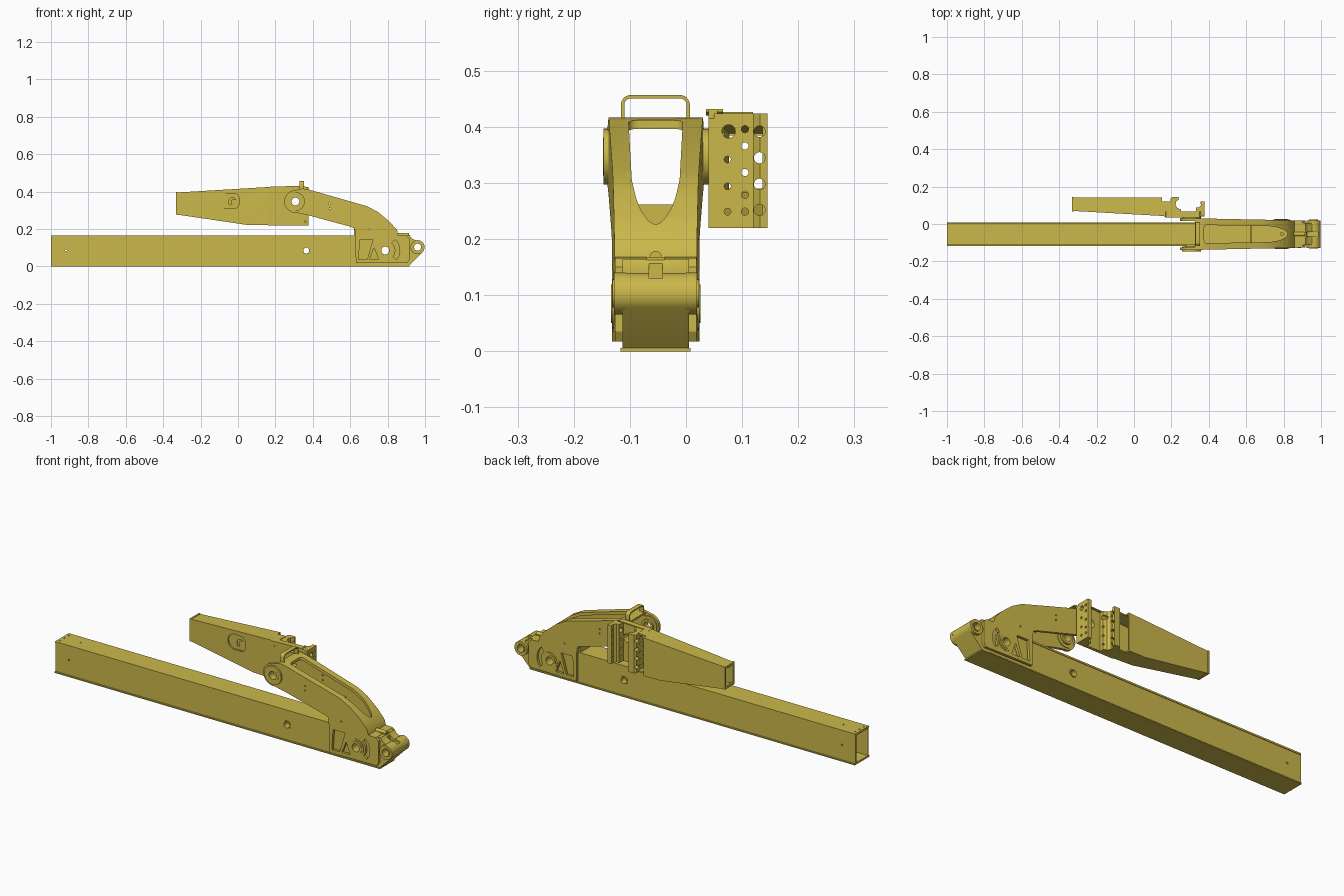
import bpy, bmesh
from math import sin, cos, radians

if "Cube" in bpy.data.objects:
    bpy.data.objects.remove(bpy.data.objects["Cube"])

mat = bpy.data.materials.new("yellow_paint")
mat.diffuse_color = (0.60, 0.48, 0.07, 1)
mat.use_nodes = True
mat.node_tree.nodes["Principled BSDF"].inputs["Base Color"].default_value = mat.diffuse_color
CY = -0.054  # centre plane of the beam and arm


def prism(name, pts, axis, a, b):
    """Extrude a 2D profile along an axis from a to b."""
    place = {'x': lambda p, t: (t, p[0], p[1]),
             'y': lambda p, t: (p[0], t, p[1]),
             'z': lambda p, t: (p[0], p[1], t)}[axis]
    bm = bmesh.new()
    lo = [bm.verts.new(place(p, a)) for p in pts]
    hi = [bm.verts.new(place(p, b)) for p in pts]
    n = len(pts)
    bm.faces.new(lo)
    bm.faces.new(hi[::-1])
    for i in range(n):
        bm.faces.new((lo[i], hi[i], hi[(i + 1) % n], lo[(i + 1) % n]))
    bmesh.ops.recalc_face_normals(bm, faces=bm.faces)
    me = bpy.data.meshes.new(name)
    bm.to_mesh(me)
    bm.free()
    me.materials.append(mat)
    ob = bpy.data.objects.new(name, me)
    bpy.context.collection.objects.link(ob)
    return ob


def arc(cx, cy, r, a0, a1, n=12, ry=None):
    ry = ry or r
    return [(cx + r * cos(radians(a0 + (a1 - a0) * i / n)),
             cy + ry * sin(radians(a0 + (a1 - a0) * i / n))) for i in range(n + 1)]


def rod(name, axis, c, r, a, b, n=32):
    return prism(name, arc(c[0], c[1], r, 0, 360, n)[:-1], axis, a, b)


def box(name, x, y, z):
    return prism(name, [(x[0], z[0]), (x[1], z[0]), (x[1], z[1]), (x[0], z[1])], 'y', *y)


def cut(ob, *cutters):
    for c in cutters:
        c.hide_render = True
        m = ob.modifiers.new("cut", 'BOOLEAN')
        m.operation, m.solver, m.object = 'DIFFERENCE', 'EXACT', c
        bpy.context.view_layer.objects.active = ob
        bpy.ops.object.modifier_apply(modifier=m.name)
        bpy.data.objects.remove(c)
    return ob


def shift_y(ob, fn):
    for v in ob.data.vertices:
        v.co.y = fn(v.co.x, v.co.y)
    return ob


def ring(name, c, r, hole, a, b):
    return cut(rod(name, 'y', c, r, a, b), rod("c", 'y', c, hole, a - .1, b + .1))


SHOULDER, PIVOT, TIP, PORT = (.307, .347), (.787, .085), (.96, .103), (.365, .085)

# Long hollow beam with flanges
beam = box("beam_tube", (-1, .91), (-.109, .001), (.004, .16))
cut(beam, box("c", (-1.1, .895), (-.103, -.005), (.01, .154)),
    rod("c", 'y', PORT, .016, -.3, .3), rod("c", 'y', PIVOT, .024, -.3, .3),
    rod("c", 'y', (-.92, .085), .005, -.3, .3, 12))
box("beam_bottom_flange", (-1, .918), (-.117, .008), (0, .006))
top = box("beam_top_flange", (-1, .85), (-.112, .004), (.156, .165))
cut(top, *[rod("c", 'z', (-.985, y), .004, .1, .2, 10) for y in (-.09, -.054, -.018)],
    rod("c", 'z', (-.89, CY), .004, .1, .2, 10))
ring("beam_port_sleeve", PORT, .022, .016, -.112, .004)
ring("pivot_sleeve", PIVOT, .034, .021, -.134, .026)

# Tip block with cross bore
tip = prism("tip_block", [(.87, .006), (.917, .006)] + arc(*TIP, .037, -42, 105, 16)
            + [(.93, .15), (.918, .165), (.87, .165)], 'y', -.113, .005)
cut(tip, rod("c", 'y', TIP, .024, -.3, .3), rod("c", 'y', PIVOT, .024, -.3, .3),
    box("c", (.925, 1.1), (-.066, -.042), (.13, .2)))
for i, (a, b) in enumerate(((-.128, -.108), (0, .02))):
    ring(f"tip_boss_{i}", TIP, .0375, .023, a, b)
ring("tip_bushing", TIP, .025, .019, -.131, .023)
rod("latch_pin", 'x', (CY, .168), .011, .855, .915, 20)
box("latch_base", (.86, .92), (-.07, -.038), (.15, .168))

# Folded arm: tapered shell with legs straddling the beam
outline = (arc(*SHOULDER, .06, 95, 275, 20)
           + [(.37, .275), (.60, .213), (.623, .203), (.628, .165), (.63, .018), (.905, .018),
              (.916, .035), (.916, .15), (.90, .166), (.857, .168), (.85, .195),
              (.81, .24), (.75, .29), (.69, .322), (.375, .412), (.345, .417)])
arm = prism("folded_arm", outline, 'y', CY - .0725, CY + .0725)
cavity = prism("c", [(.2, -.05), (.2, .5), (.325, .5), (.325, .402), (.37, .398), (.685, .307),
                     (.745, .275), (.80, .227), (.838, .185), (.845, .157), (.95, .157),
                     (.95, -.05)], 'y', CY - .0595, CY + .0595)
slot = prism("c", arc(.39, CY + .027, .015, 180, 90, 5) + arc(.70, CY, .122, 90, -90, 20, .041)
             + arc(.39, CY - .027, .015, 270, 180, 5), 'z', .19, .5)
window = [(.645, .036), (.652, .145), (.722, .145), (.69, .036)]
triangle = [(.703, .036), (.752, .036), (.728, .10)]
crescent = arc(*PIVOT, .078, -38, 48, 10) + arc(*PIVOT, .054, 48, -38, 10)
cut(arm, cavity, slot, *[prism("c", p, 'y', -.3, .3) for p in (window, triangle, crescent)],
    rod("c", 'y', PIVOT, .03, -.3, .3), rod("c", 'y', SHOULDER, .026, -.3, .3),
    *[rod("c", 'y', p, .004, -.3, .3, 10) for p in ((.49, .31), (.49, .335), (.70, .2))])
shift_y(arm, lambda x, y: CY + (y - CY) * (1 + .29 * max(0, .9 - x)))

# Raised rims on the legs and shoulder bosses
for i, s in enumerate((-1, 1)):
    a, b = sorted((CY + s * .066, CY + s * .078))
    ring(f"pivot_rim_{i}", PIVOT, .044, .03, a, b)
ring("shoulder_boss_front", SHOULDER, .05, .022, -.147, -.12)
ring("shoulder_boss_back", SHOULDER, .05, .022, .018, .043)
ring("shoulder_cap", SHOULDER, .034, .021, -.1475, -.11)

# Inner web and small stop inside the arm
box("arm_web", (.62, .632), (CY - .062, CY + .062), (.166, .262))
rod("arm_stop", 'z', (.79, CY), .01, .165, .185, 16)

# Carry handle
r = .018
outer = [(-.116, .41)] + arc(-.116 + r, .457 - r, r, 180, 90, 6) + arc(.007 - r, .457 - r, r, 90, 0, 6) + [(.007, .41)]
inner = [(.001, .41)] + arc(.007 - r, .457 - r, r - .006, 0, 90, 6) + arc(-.116 + r, .457 - r, r - .006, 90, 180, 6) + [(-.11, .41)]
prism("carry_handle", outer + inner, 'x', .328, .352)

# Side stick: tapered hollow box, open at both ends
def lean(x, y):
    t = min(1, max(-.2, (x + .33) / .5))
    return y if y > .1 else y + .028 * (1 - t)

stick = prism("side_stick", [(-.33, .278), (-.33, .395), (.15, .424), (.2, .427), (.2, .22),
                             (.05, .222)], 'y', .042, .143)
core = prism("c", [(-.4, .295), (-.4, .384), (.15, .417), (.3, .42), (.3, .227), (.05, .229)],
             'y', .049, .136)
shift_y(stick, lean)
shift_y(core, lean)
hatch = arc(-.06, .35, .04, 90, 270, 10) + arc(-.02, .335, .025, -90, 0, 6) + arc(-.02, .365, .025, 0, 90, 6)
cut(stick, core, box("c", (.15, .3), (.119, .2), (.1, .6)), prism("c", hatch, 'y', .0, .09))
# Hatch cover set into the opening, notched
cover = prism("stick_hatch_cover", hatch, 'y', .064, .069)
cut(cover, prism("c", arc(-.03, .345, .022, 60, 230, 10) + arc(-.022, .345, .016, 230, 60, 10), 'y', 0, .2))
rim = prism("stick_end_rim", [(-.332, .277), (-.332, .397), (-.322, .398), (-.322, .276)], 'y', .068, .145)
cut(rim, box("c", (-.4, -.2), (.077, .136), (.29, .385)))

# Mounting plate joining the stick to the shoulder
mount = prism("stick_mount_plate", [(.16, .22), (.16, .425), (.355, .43), (.378, .415), (.378, .22)],
              'y', .04, .056)
cut(mount, rod("c", 'y', SHOULDER, .022, -.3, .3),
    *[rod("c", 'y', p, .005, 0, .2, 10) for p in ((.36, .24), (.36, .40), (.19, .40), (.19, .24))])
prism("mount_top_lip", [(.165, .42), (.355, .427), (.35, .432), (.17, .426)], 'y', .036, .066)

# Two perforated ribs standing off the mounting plate
ribs = {"rib_outer": [(.378, .05), (.378, .12), (.355, .12), (.358, .10), (.348, .088),
                      (.332, .088), (.328, .05)],
        "rib_inner": [(.196, .05), (.196, .135), (.206, .145), (.238, .145), (.24, .132),
                      (.226, .12), (.222, .10), (.232, .085), (.25, .078), (.25, .05)]}
holes = [(.076, .392, .012)] + [(.074, z, .006) for z in (.342, .294, .249)]
holes += [(.105, z, .0065) for z in (.396, .366, .319, .279, .249)]
holes += [(.131, z, .010) for z in (.392, .345, .298, .252)]
for name, prof in ribs.items():
    rib = prism(name, prof, 'z', .22, .424)
    cut(rib, *[rod("c", 'x', (y, z), q, .1, .5, 16) for y, z, q in holes
               if y + q < max(p[1] for p in prof)])

# Smooth the rounded surfaces, keep edges crisp
for ob in bpy.context.collection.objects:
    bpy.ops.object.select_all(action='DESELECT')
    ob.select_set(True)
    bpy.context.view_layer.objects.active = ob
    bpy.ops.object.shade_smooth_by_angle(angle=radians(30))
